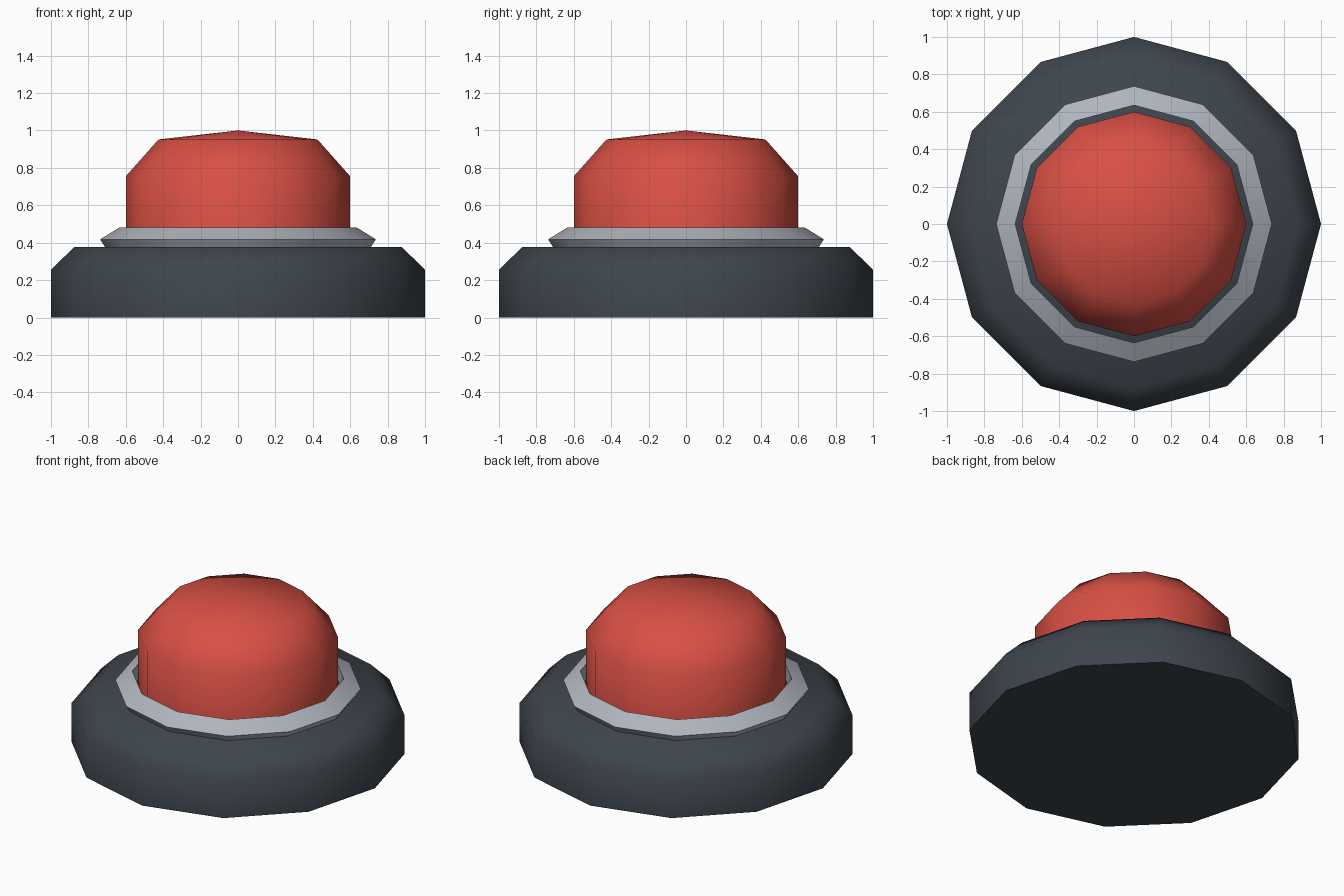
import bpy, bmesh, math

if "Cube" in bpy.data.objects:
    bpy.data.objects.remove(bpy.data.objects["Cube"])

SIDES = 12


def material(name, rgb):
    """Flat colour given as sRGB 0-255, stored as linear."""
    m = bpy.data.materials.new(name)
    m.diffuse_color = [((c / 255 + 0.055) / 1.055) ** 2.4 for c in rgb] + [1]
    m.use_nodes = True
    m.node_tree.nodes["Principled BSDF"].inputs["Base Color"].default_value = m.diffuse_color
    return m


def lathe(name, profile, mat, closed=False):
    """Turn a (radius, height) profile around z; radius 0 makes a tip."""
    bm = bmesh.new()
    rings = []
    for r, z in profile:
        n = SIDES if r > 0 else 1
        rings.append([bm.verts.new((r * math.cos(2 * math.pi * i / SIDES),
                                    r * math.sin(2 * math.pi * i / SIDES), z))
                      for i in range(n)])
    pairs = list(zip(rings, rings[1:]))
    if closed:
        pairs.append((rings[-1], rings[0]))
    for a, b in pairs:
        for i in range(SIDES):
            j = (i + 1) % SIDES
            if len(b) == 1:
                bm.faces.new((a[i], a[j], b[0]))
            else:
                bm.faces.new((a[i], a[j], b[j], b[i]))
    # Flat caps on open ends
    if not closed:
        bm.faces.new(rings[0])
        if len(rings[-1]) > 1:
            bm.faces.new(rings[-1])
    bmesh.ops.recalc_face_normals(bm, faces=bm.faces)
    me = bpy.data.meshes.new(name)
    bm.to_mesh(me)
    bm.free()
    me.materials.append(mat)
    ob = bpy.data.objects.new(name, me)
    bpy.context.collection.objects.link(ob)
    bpy.ops.object.select_all(action='DESELECT')
    ob.select_set(True)
    bpy.context.view_layer.objects.active = ob
    bpy.ops.object.shade_smooth_by_angle(angle=math.radians(55))
    return ob


dark = material("dark_slate", (62, 69, 77))
grey = material("light_grey", (176, 181, 190))
red = material("button_red", (217, 80, 68))

# Wide base with a chamfered shoulder
lathe("base", [(1, 0), (1, 0.255), (0.875, 0.378)], dark)

# Bevelled collar around the button
lathe("collar", [(0.635, 0.36), (0.635, 0.481), (0.737, 0.418), (0.70, 0.36)],
      grey, closed=True)

# Domed push button
lathe("button", [(0.6, 0.36), (0.6, 0.755), (0.425, 0.952), (0, 1)], red)
